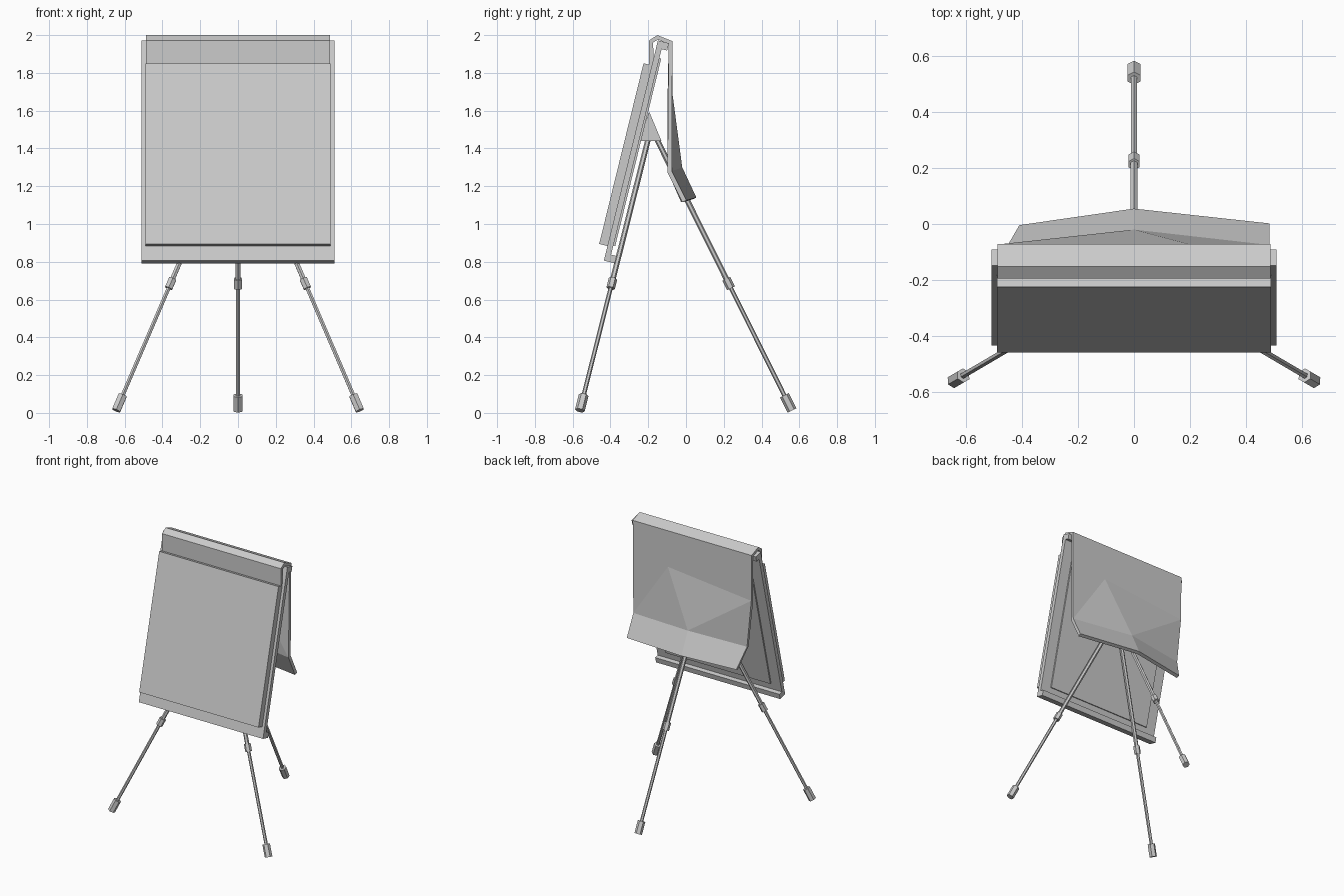
import bpy, bmesh, math
from mathutils import Vector, Matrix

if "Cube" in bpy.data.objects:
    bpy.data.objects.remove(bpy.data.objects["Cube"])


def make(name, verts, faces, fix=True):
    me = bpy.data.meshes.new(name)
    me.from_pydata([tuple(v) for v in verts], [], faces)
    if fix:
        bm = bmesh.new()
        bm.from_mesh(me)
        bmesh.ops.recalc_face_normals(bm, faces=bm.faces)
        bm.to_mesh(me)
        bm.free()
    ob = bpy.data.objects.new(name, me)
    bpy.context.collection.objects.link(ob)
    return ob


# Local frame of the leaning board: x across, s up the slope, n towards the back
TILT = math.radians(13.8)
BOARD = Matrix.Translation((0, -0.435, 0.806)) @ Matrix.Rotation(-TILT, 4, 'X')


def board_box(name, half_w, n0, n1, s0, s1):
    v = [BOARD @ Vector((x, n, s)) for x in (-half_w, half_w) for n in (n0, n1) for s in (s0, s1)]
    f = [(0, 1, 3, 2), (4, 6, 7, 5), (0, 4, 5, 1), (2, 3, 7, 6), (0, 2, 6, 4), (1, 5, 7, 3)]
    return make(name, v, f)


def rod(name, a, b, r, sides=6):
    a, b = Vector(a), Vector(b)
    d = (b - a).normalized()
    side = d.cross(Vector((0, 0, 1))).normalized()
    other = d.cross(side)
    v = []
    for p in (a, b):
        for i in range(sides):
            t = 2 * math.pi * (i + 0.5) / sides
            v.append(p + r * (math.cos(t) * side + math.sin(t) * other))
    f = [(i, (i + 1) % sides, sides + (i + 1) % sides, sides + i) for i in range(sides)]
    f += [tuple(range(sides)), tuple(range(sides, 2 * sides))]
    return make(name, v, f)


# Board, its rear rails and raised back panel, and the paper pad in front
board_box("board", 0.51, 0, 0.03, 0, 1.2)
board_box("bottom_rail", 0.51, 0.03, 0.06, 0, 0.04)
board_box("top_rail", 0.51, 0.03, 0.06, 1.16, 1.2)
board_box("back_panel", 0.43, 0.03, 0.04, 0.09, 1.11)
board_box("paper_pad", 0.49, -0.045, 0, 0.08, 1.065)

# Turned-over sheet: strip over the top, then a creased, bulging rear flap
strip = [(-0.195, 1.80), (-0.195, 1.972), (-0.152, 2.0), (-0.072, 1.968)]
verts = [(x, y, z) for y, z in strip for x in (0.488, -0.488)]
faces = [(2 * i + 2, 2 * i + 3, 2 * i + 1, 2 * i) for i in range(3)]
verts += [
    (0.2, -0.073, 1.70), (-0.485, -0.073, 1.63),                          # 8, 9 upper creases
    (0.485, -0.075, 1.28), (0, -0.02, 1.30), (-0.45, -0.073, 1.28),       # 10-12 fold
    (0.485, 0.002, 1.125), (0, 0.055, 1.14), (-0.41, -0.004, 1.125),      # 13-15 free edge
]
faces += [(6, 8, 9, 7), (6, 10, 8), (8, 10, 11), (8, 11, 9), (9, 11, 12),
          (10, 13, 14, 11), (11, 14, 15, 12)]
sheet = make("turned_sheet", verts, faces, fix=False)
mod = sheet.modifiers.new("thickness", 'SOLIDIFY')
mod.thickness = 0.024
mod.offset = -1

# Wedge-shaped hub where the legs meet
prof = [(-0.25, 1.44), (-0.195, 1.595), (-0.13, 1.44)]
make("leg_hub", [(x, y, z) for x in (-0.06, 0.06) for y, z in prof],
     [(0, 1, 2), (3, 4, 5), (0, 1, 4, 3), (1, 2, 5, 4), (2, 0, 3, 5)])

# Tripod legs: upper tube, clamp, lower tube and rubber foot
legs = {
    "front_leg_left": ((-0.02, -0.195, 1.47), (-0.645, -0.562, 0.013)),
    "front_leg_right": ((0.02, -0.195, 1.47), (0.645, -0.562, 0.013)),
    "rear_leg": ((0, -0.165, 1.47), (0, 0.561, 0.012)),
}
for name, (top, foot) in legs.items():
    top, foot = Vector(top), Vector(foot)
    d = (foot - top).normalized()
    at = lambda z: top + (foot - top) * ((top.z - z) / (top.z - foot.z))
    rod(name + "_upper", top, at(0.68), 0.0145)
    rod(name + "_clamp", at(0.71), at(0.66), 0.023)
    rod(name + "_lower", at(0.68), at(0.05), 0.0115)
    rod(name + "_foot", foot - d * 0.09, foot, 0.026)
